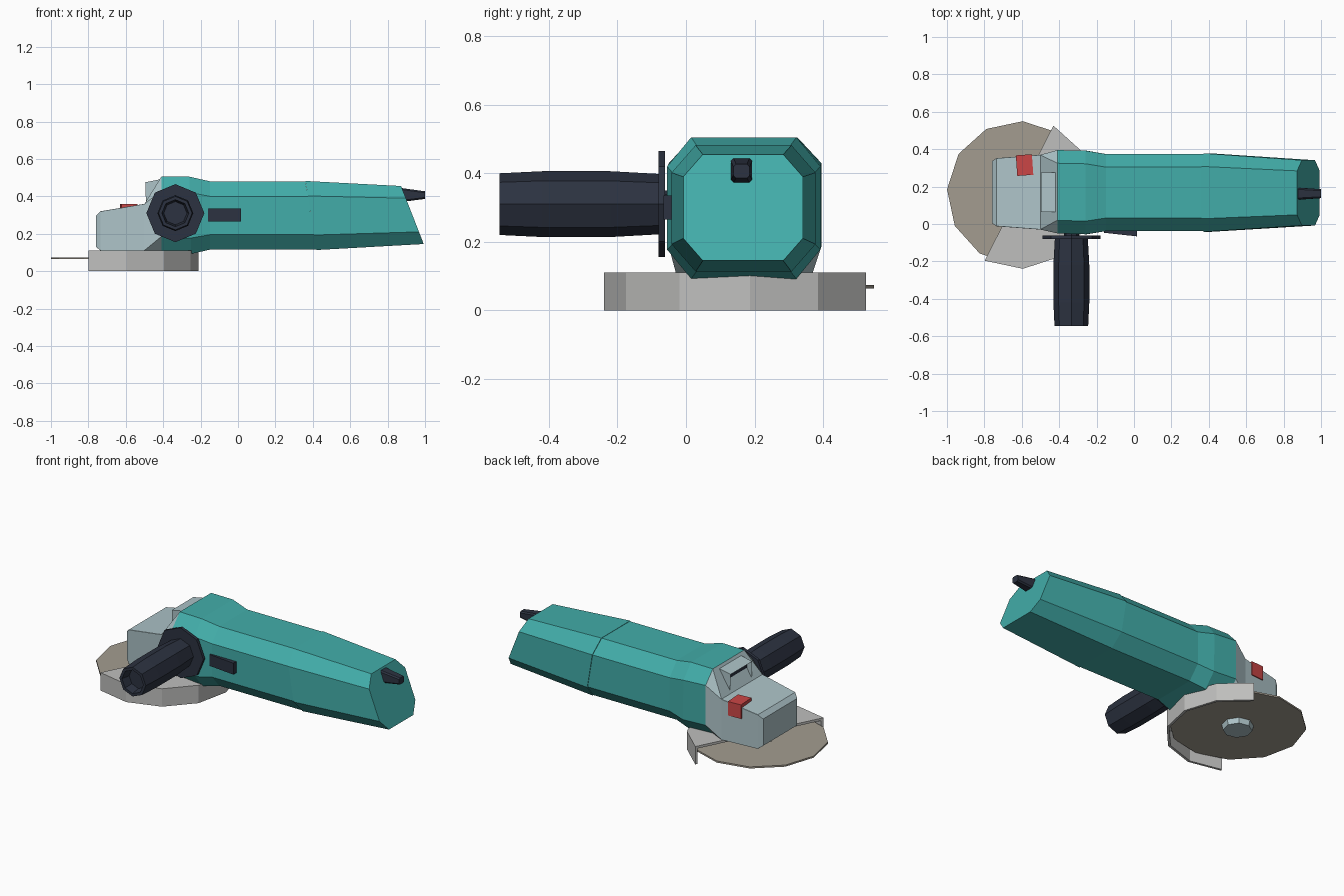
import bpy, bmesh, math
from mathutils import Matrix, Vector

if "Cube" in bpy.data.objects:
    bpy.data.objects.remove(bpy.data.objects["Cube"])


def mat(name, rgb):
    m = bpy.data.materials.new(name)
    m.diffuse_color = (*rgb, 1)
    m.use_nodes = True
    m.node_tree.nodes["Principled BSDF"].inputs["Base Color"].default_value = m.diffuse_color
    return m


TEAL = mat("teal", (0.055, 0.42, 0.40))
PALE = mat("pale blue grey", (0.42, 0.55, 0.58))
DARK = mat("dark navy", (0.025, 0.032, 0.052))
RED = mat("red", (0.60, 0.062, 0.062))
GREY = mat("guard grey", (0.52, 0.52, 0.51))
SAND = mat("abrasive brown", (0.37, 0.335, 0.28))


def finish(name, bm, *mats):
    bmesh.ops.recalc_face_normals(bm, faces=bm.faces)
    me = bpy.data.meshes.new(name)
    bm.to_mesh(me)
    bm.free()
    for m in mats:
        me.materials.append(m)
    ob = bpy.data.objects.new(name, me)
    bpy.context.collection.objects.link(ob)
    return ob


def skin(rings):
    """Join equal-length rings of points with quads and cap both ends."""
    bm = bmesh.new()
    vs = [[bm.verts.new(p) for p in r] for r in rings]
    n = len(vs[0])
    for a, b in zip(vs, vs[1:]):
        for i in range(n):
            j = (i + 1) % n
            bm.faces.new((a[i], a[j], b[j], b[i]))
    bm.faces.new(vs[0])
    bm.faces.new(vs[-1])
    return bm


def section(xt, xb, y0, y1, z0, z1, cy, cz):
    """Chamfered rectangle across x, leaning from xt at the top to xb at the bottom."""
    pts = [(y0 + cy, z0), (y1 - cy, z0), (y1, z0 + cz), (y1, z1 - cz),
           (y1 - cy, z1), (y0 + cy, z1), (y0, z1 - cz), (y0, z0 + cz)]
    return [(xb + (xt - xb) * (z - z0) / (z1 - z0), y, z) for y, z in pts]


def turned(name, profile, centre, axis, sides, phase, m):
    """Low-sided turned part: profile of (distance along axis, radius)."""
    rings = []
    for h, r in profile:
        ring = []
        for i in range(sides):
            a = math.radians(phase) + 2 * math.pi * i / sides
            c, s = r * math.cos(a), r * math.sin(a)
            ring.append((centre[0] + c, h, centre[1] + s) if axis == 'Y'
                        else (centre[0] + c, centre[1] + s, h))
        rings.append(ring)
    return finish(name, skin(rings), m)


# Motor housing: swollen collar, then straight grip
collar = section(-0.41, -0.41, -0.05, 0.395, 0.11, 0.505, 0.07, 0.075)
finish("motor_housing", skin([
    collar,
    section(-0.26, -0.25, -0.055, 0.392, 0.092, 0.505, 0.07, 0.085),
    section(-0.15, -0.15, -0.038, 0.374, 0.115, 0.48, 0.07, 0.08),
    section(0.36, 0.42, -0.038, 0.374, 0.115, 0.48, 0.07, 0.08)]), TEAL)

# Rear grip, tapering to the slanted end
finish("rear_grip", skin([
    section(0.36, 0.42, -0.042, 0.378, 0.113, 0.482, 0.07, 0.08),
    section(0.872, 0.993, -0.008, 0.341, 0.145, 0.455, 0.057, 0.065)]), TEAL)

# Gear head: square nose blending into the octagonal collar
finish("gear_head", skin([
    section(-0.76, -0.76, 0.005, 0.335, 0.13, 0.295, 0.001, 0.001),
    section(-0.735, -0.735, -0.012, 0.352, 0.11, 0.32, 0.001, 0.001),
    section(-0.50, -0.50, -0.03, 0.37, 0.11, 0.36, 0.001, 0.001),
    collar]), PALE)

# Vent hood on the slope, with a recessed dark opening
bm = skin([[(-0.492, y, 0.365), (-0.496, y, 0.475), (-0.42, y, 0.49),
            (-0.41, y, 0.42)] for y in (0.065, 0.275)])
front = min(bm.faces, key=lambda f: f.calc_center_median().x)
bmesh.ops.inset_region(bm, faces=[front], thickness=0.022)
for v in front.verts:
    v.co.x += 0.035
front.material_index = 1
finish("vent_hood", bm, PALE, DARK)

# Spindle lock button wrapping the head's top edge
bm = bmesh.new()
bmesh.ops.create_cube(bm, size=1, matrix=Matrix.Translation((-0.585, 0.315, 0.316))
                      @ Matrix.Rotation(math.radians(4), 4, 'Z')
                      @ Matrix.Diagonal((0.086, 0.11, 0.086, 1)))
finish("lock_button", bm, RED)

# Side handle with flange, hollow end and mounting stub
HANDLE = (-0.335, 0.31)
turned("side_handle", [(-0.49, 0.062), (-0.545, 0.072), (-0.545, 0.09), (-0.42, 0.096),
                       (-0.22, 0.096), (-0.075, 0.088)], HANDLE, 'Y', 8, 0, DARK)
turned("handle_flange", [(-0.08, 0.155), (-0.062, 0.155)], HANDLE, 'Y', 8, 0, DARK)
turned("handle_stub", [(-0.065, 0.04), (-0.03, 0.04)], HANDLE, 'Y', 8, 0, DARK)

# Slide switch, rising towards the rear
finish("slide_switch", skin([
    [(x, -0.03, z), (x, y, z), (x, y, z + 0.07), (x, -0.03, z + 0.07)]
    for x, y, z in ((-0.16, -0.047, 0.265), (0.015, -0.066, 0.265))]), DARK)

# Cable sleeve at the tail
finish("cable_sleeve", skin([
    section(0.86, 0.89, 0.130, 0.194, 0.372, 0.446, 0.008, 0.008),
    section(1.0, 1.0, 0.138, 0.186, 0.386, 0.427, 0.008, 0.008)]), DARK)

# Cutting disc, spindle and clamping nut
DISC = (-0.615, 0.165)
turned("cutting_disc", [(0.064, 0.385), (0.074, 0.385)], DISC, 'Z', 12, -3, SAND)
turned("spindle", [(0.07, 0.08), (0.115, 0.08)], DISC, 'Z', 8, 0, PALE)
turned("clamping_nut", [(0.032, 0.082), (0.066, 0.09)], DISC, 'Z', 8, 10, PALE)


# Half-round guard: top plate and skirt
def arc(r, z):
    return [(DISC[0] + r * math.cos(math.radians(a)),
             DISC[1] + r * math.sin(math.radians(a)), z) for a in range(-117, 64, 30)]


finish("guard_plate", skin([arc(0.405, 0.095), arc(0.405, 0.11)]), GREY)
finish("guard_skirt", skin([arc(0.405, z) + arc(0.39, z)[::-1] for z in (0.0, 0.1)]), GREY)
